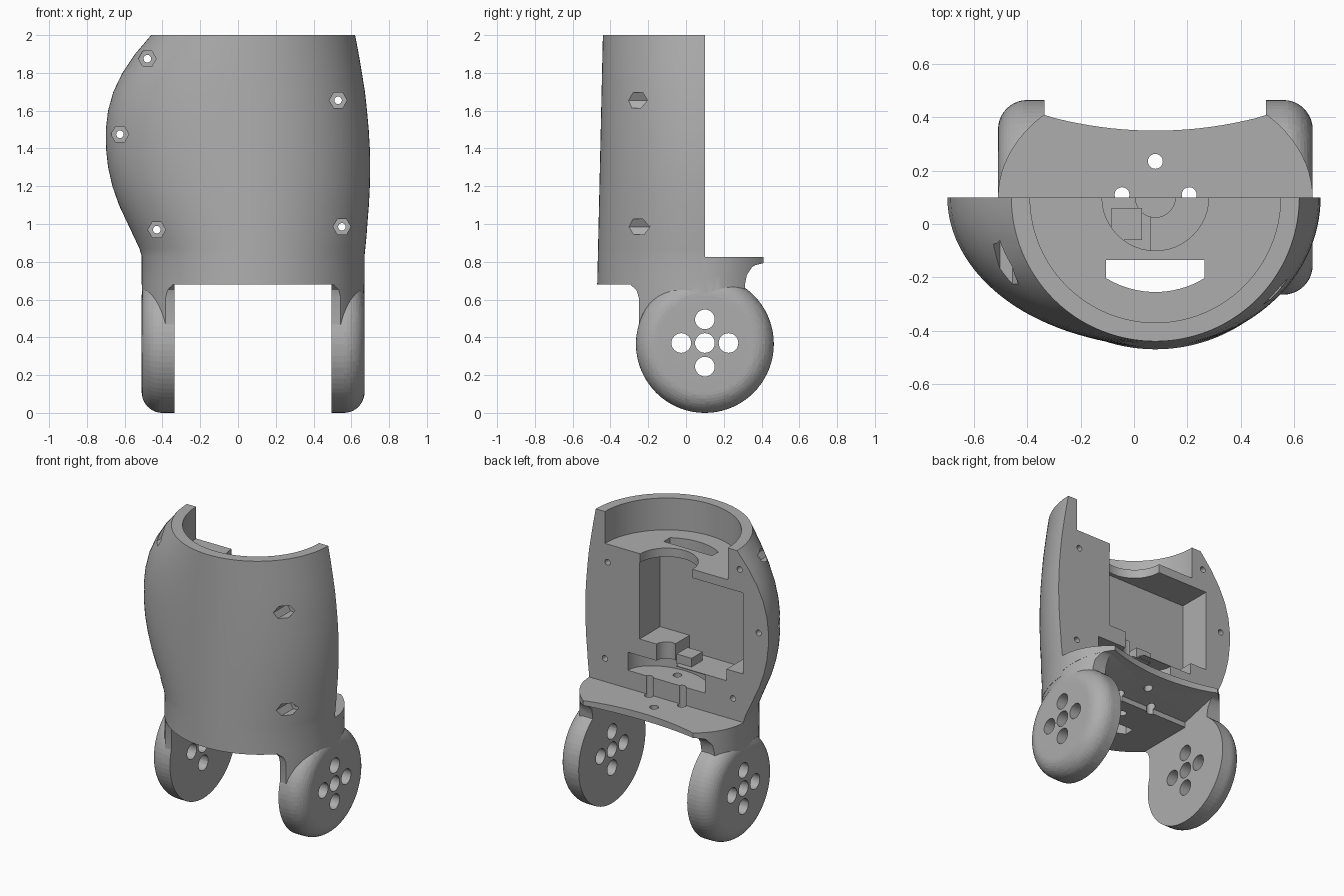
import bpy, bmesh
from math import sin, cos, pi, sqrt

cube = bpy.data.objects.get("Cube")
if cube:
    bpy.data.objects.remove(cube)

CX, CY = 0.08, 0.10          # axis of the shell

grey = bpy.data.materials.new("plain_grey")
grey.use_nodes = True
grey.diffuse_color = (0.42, 0.42, 0.42, 1)
grey.node_tree.nodes["Principled BSDF"].inputs["Base Color"].default_value = (0.42, 0.42, 0.42, 1)


def loft(name, rings):
    """Closed solid through a list of equal-length vertex rings."""
    bm = bmesh.new()
    rows = [[bm.verts.new(p) for p in ring] for ring in rings]
    for a, b in zip(rows, rows[1:]):
        for i in range(len(a)):
            j = (i + 1) % len(a)
            bm.faces.new((a[i], a[j], b[j], b[i]))
    bm.faces.new(rows[0])
    bm.faces.new(rows[-1])
    bmesh.ops.recalc_face_normals(bm, faces=bm.faces)
    me = bpy.data.meshes.new(name)
    bm.to_mesh(me)
    bm.free()
    ob = bpy.data.objects.new(name, me)
    bpy.context.collection.objects.link(ob)
    me.materials.append(grey)
    return ob


def prism(name, outline, lo, hi):
    return loft(name, [[(x, y, z) for x, y in outline] for z in (lo, hi)])


def box(name, x0, x1, y0, y1, z0, z1):
    return prism(name, [(x0, y0), (x1, y0), (x1, y1), (x0, y1)], z0, z1)


def tube(axis, p, q, r, lo, hi, n=32, ry=None):
    """Round bar along an axis; p and q are the two other coordinates."""
    ry = ry or r
    circle = [(p + r * cos(2 * pi * i / n), q + ry * sin(2 * pi * i / n)) for i in range(n)]
    place = {"x": lambda a, b, t: (t, a, b), "y": lambda a, b, t: (a, t, b),
             "z": lambda a, b, t: (a, b, t)}[axis]
    return loft("cutter", [[place(a, b, t) for a, b in circle] for t in (lo, hi)])


def boolean(ob, other, mode="DIFFERENCE"):
    mod = ob.modifiers.new("bool", "BOOLEAN")
    mod.operation, mod.solver, mod.object = mode, "EXACT", other
    bpy.context.view_layer.objects.active = ob
    bpy.ops.object.modifier_apply(modifier=mod.name)
    bpy.data.objects.remove(other)


def smooth(ob):
    bpy.ops.object.select_all(action="DESELECT")
    ob.select_set(True)
    bpy.context.view_layer.objects.active = ob
    bpy.ops.object.shade_smooth_by_angle(angle=0.5)


# Shell: half ellipses, wider on one side; rows are height, right reach, left reach
levels = [(0.68, 0.51, 0.67), (0.83, 0.51, 0.67), (0.87, 0.522, 0.674), (0.93, 0.55, 0.68),
          (1.0, 0.583, 0.685), (1.1, 0.63, 0.693), (1.2, 0.665, 0.698), (1.3, 0.688, 0.70),
          (1.4, 0.699, 0.698), (1.5, 0.70, 0.692), (1.6, 0.688, 0.683), (1.7, 0.66, 0.672),
          (1.8, 0.612, 0.656), (1.9, 0.545, 0.639), (2.0, 0.46, 0.62)]
N = 64
rings = []
for z, right, left in levels:
    depth = 0.57 - 0.03 * (z - 0.68) / 1.32
    ring = []
    for i in range(N + 1):
        c, s = cos(pi * i / N), sin(pi * i / N)
        reach = left - CX if c > 0 else right + CX
        ring.append((CX + reach * c, CY - depth * s, z))
    rings.append(ring)
body = loft("body_shell", rings)

# Rear ledge: rounded corners, hollow back edge, sloping underside
HALF, BACK, INNER = 0.59, 0.44, 0.415


def back_y(dx):
    return CY + BACK * sqrt(max(0, 1 - (dx / HALF) ** 2))


corner = [CY + 0.31 * i / 10 for i in range(11)]
side = [(HALF * sqrt(1 - ((y - CY) / BACK) ** 2), y) for y in corner]
hollow = [(INNER * (1 - i / 10), 0.35 + 0.057 * (1 - i / 10) ** 2) for i in range(1, 20)]
outline = [(0.57, 0.0)] + side + hollow + [(-x, y) for x, y in reversed(side)] + [(-0.57, 0.0)]
ledge = loft("ledge", [[(CX + x, y, 0.69 + 0.25 * y) for x, y in outline],
                       [(CX + x, y, 0.825) for x, y in outline]])
boolean(body, ledge, "UNION")

# Necks: flared side profile trimmed to the rounded plan
neck_profile = [(-0.25, 0.42), (-0.25, 0.61), (-0.262, 0.65), (-0.29, 0.675), (-0.29, 0.75),
                (0.1, 0.81), (0.398, 0.81), (0.398, 0.80), (0.35, 0.772), (0.322, 0.73),
                (0.312, 0.68), (0.31, 0.64), (0.30, 0.42)]
plan = []
for i in range(96):
    a = 2 * pi * i / 96
    plan.append((CX + (HALF - 0.001) * cos(a), CY + (BACK if sin(a) > 0 else 0.568) * sin(a)))
for sign in (1, -1):
    neck = loft("neck", [[(CX + sign * d, y, z) for y, z in neck_profile] for d in (INNER, 0.62)])
    boolean(neck, prism("cutter", plan, 0.3, 1.0), "INTERSECT")
    boolean(body, neck, "UNION")

# Top cup with its round opening
boolean(body, tube("z", CX, CY, 0.47, 1.78, 2.2, 96))
boolean(body, tube("z", CX, CY, 0.20, 1.65, 1.9, 48))

# Stepped equipment bay
for x0, x1, z0 in ((-0.38, 0.06, 1.08), (0.05, 0.285, 1.19), (-0.505, -0.37, 1.16)):
    boolean(body, box("cutter", x0, x1, -0.125, 0.4, z0, 1.72))
boolean(body, tube("z", CX, CY, 0.295, 0.95, 1.075, 48, 0.2))
boolean(body, tube("z", CX, CY, 0.075, 0.96, 1.4))

# Curved cable slot right through
arc = [(CX + 0.185 * (i / 8 - 1), CY - sqrt(0.355 ** 2 - (0.185 * (i / 8 - 1)) ** 2))
       for i in range(17)]
boolean(body, prism("cutter", arc + [(0.265, -0.135), (-0.105, -0.135)], 0.5, 1.9))

# Mounting holes in the bay floor and ledge
for x, y in ((CX, 0.235), (-0.045, 0.11), (0.207, 0.11), (CX, -0.02)):
    boolean(body, tube("z", x, y, 0.028, 0.5, 1.03, 20))

# Screw holes with hexagonal nut pockets
for x, z, floor in ((-0.48, 1.875, -0.05), (-0.625, 1.475, -0.02), (-0.43, 0.97, -0.12),
                    (0.53, 1.655, -0.15), (0.55, 0.985, -0.15)):
    boolean(body, tube("y", x, z, 0.047, -0.7, floor, 6))
    boolean(body, tube("y", x, z, 0.02, -0.6, 0.2, 16))
smooth(body)

# Small bracket in the bay
box("bay_bracket", -0.085, 0.03, -0.06, 0.06, 1.07, 1.14)

# Side discs: flat inside, rounded outside, five holes each
disc_profile = [(0.0, 0.365), (0.065, 0.365)]
disc_profile += [(0.065 + 0.11 * sin(pi * i / 20), 0.255 + 0.11 * cos(pi * i / 20)) for i in range(1, 11)]
for sign, name in ((1, "left_disc"), (-1, "right_disc")):
    disc = loft(name, [[(CX + sign * (INNER + t), CY + r * cos(2 * pi * i / 72),
                         0.365 + r * sin(2 * pi * i / 72)) for i in range(72)]
                       for t, r in disc_profile])
    boolean(body, disc, "UNION")
    for dy, dz in ((0, 0), (1, 0), (-1, 0), (0, 1), (0, -1)):
        x0, x1 = sorted((CX + sign * 0.35, CX + sign * 0.7))
        boolean(body, tube("x", CY + 0.125 * dy, 0.37 + 0.125 * dz, 0.052, x0, x1))
smooth(body)
